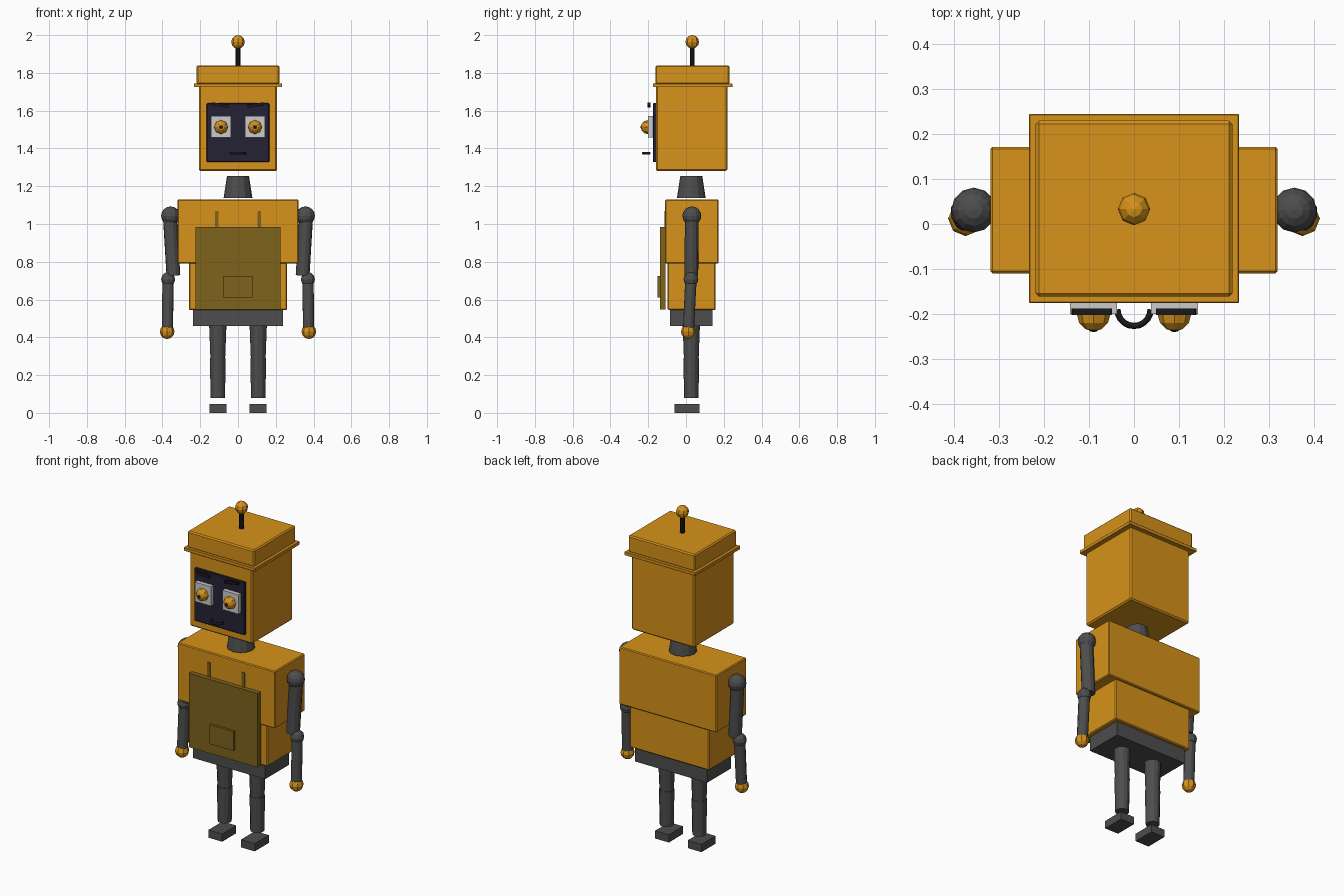
import bpy, math
from mathutils import Vector

if "Cube" in bpy.data.objects:
    bpy.data.objects.remove(bpy.data.objects["Cube"])


def mat(name, rgb):
    m = bpy.data.materials.new(name)
    m.diffuse_color = (*rgb, 1)
    m.use_nodes = True
    m.node_tree.nodes["Principled BSDF"].inputs["Base Color"].default_value = m.diffuse_color
    return m


ORANGE = mat("orange", (0.68, 0.29, 0.01))
DARK = mat("dark_metal", (0.075, 0.075, 0.075))
NAVY = mat("screen_navy", (0.018, 0.016, 0.035))
WHITE = mat("eye_white", (0.6, 0.6, 0.6))
BLACK = mat("black", (0.01, 0.01, 0.01))
OLIVE = mat("apron_olive", (0.21, 0.125, 0.012))


def finish(name, material):
    o = bpy.context.object
    o.name = o.data.name = name
    o.data.materials.append(material)
    return o


def box(name, x, y, z, material, bevel=0.0, tilt=0.0):
    bpy.ops.mesh.primitive_cube_add(
        size=1, location=[(a + b) / 2 for a, b in (x, y, z)])
    o = finish(name, material)
    o.scale = [b - a for a, b in (x, y, z)]
    bpy.ops.object.transform_apply(location=False, rotation=False, scale=True)
    o.rotation_euler.y = tilt
    if bevel:
        m = o.modifiers.new("bevel", 'BEVEL')
        m.width, m.segments = bevel, 1
    return o


def rod(name, p, q, r1, r2, material, sides=12):
    p, q = Vector(p), Vector(q)
    d = q - p
    bpy.ops.mesh.primitive_cone_add(
        vertices=sides, radius1=r1, radius2=r2, depth=d.length,
        location=(p + q) / 2, rotation=d.to_track_quat('Z', 'Y').to_euler())
    return finish(name, material)


def ball(name, c, r, material, segs=8, rings=6, rot=(0, 0, 0)):
    bpy.ops.mesh.primitive_uv_sphere_add(
        segments=segs, ring_count=rings, radius=r, location=c, rotation=rot)
    return finish(name, material)


# Torso
box("chest", (-.32, .32), (-.11, .172), (.79, 1.13), ORANGE, .005)
box("belly", (-.26, .26), (-.097, .157), (.545, .795), ORANGE, .005)
box("hips", (-.237, .237), (-.085, .14), (.46, .547), DARK)
rod("neck", (0, .028, 1.138), (0, .028, 1.255), .076, .058, DARK)

# Apron with pocket
box("apron", (-.226, .226), (-.138, -.109), (.547, .985), OLIVE)
box("apron_pocket", (-.08, .076), (-.152, -.13), (.61, .725), OLIVE)

# Head, hat and antenna
box("head", (-.206, .206), (-.16, .219), (1.28, 1.735), ORANGE, .008)
box("hat_brim", (-.234, .234), (-.176, .245), (1.724, 1.744), ORANGE, .002)
box("hat_crown", (-.219, .219), (-.162, .23), (1.74, 1.84), ORANGE, .007)
rod("antenna_rod", (0, .033, 1.83), (0, .033, 1.95), .013, .013, BLACK, 8)
ball("antenna_tip", (0, .033, 1.964), .036, ORANGE)

# Face screen and curved mouth
box("face_screen", (-.166, .166), (-.176, -.155), (1.328, 1.64), NAVY, .004)
bpy.ops.curve.primitive_bezier_curve_add()
bpy.data.objects.remove(bpy.context.object)
curve = bpy.data.curves.new("mouth", 'CURVE')
curve.dimensions = '3D'
curve.bevel_depth, curve.bevel_resolution, curve.use_fill_caps = .007, 1, True
spline = curve.splines.new('POLY')
spline.points.add(10)
for i, p in enumerate(spline.points):
    a = math.pi * (1 + i / 10)
    p.co = (.037 * math.cos(a), -.19 + .037 * math.sin(a), 1.374, 1)
mouth = bpy.data.objects.new("mouth", curve)
bpy.context.collection.objects.link(mouth)
curve.materials.append(BLACK)

for side, s in (("right", -1), ("left", 1)):
    def span(a, b):
        return tuple(sorted((s * a, s * b)))

    # Eyes and brows
    face_front = (math.pi / 2, 0, 0)
    box(side + "_eye_plate", span(.038, .143), (-.2, -.17), (1.457, 1.572), WHITE)
    ball(side + "_eye", (s * .09, -.202, 1.513), .037, ORANGE, rot=face_front)
    ball(side + "_pupil", (s * .09, -.226, 1.513), .015, BLACK, rot=face_front)
    box(side + "_brow", span(.05, .138), (-.203, -.188), (1.622, 1.638),
        BLACK, 0, -s * .15)
    box(side + "_apron_strap", span(.102, .122), (-.115, -.105), (.97, 1.07), OLIVE)

    # Arms
    ball(side + "_shoulder", (s * .357, .031, 1.043), .05, DARK, 12, 8)
    rod(side + "_upper_arm", (s * .361, .031, 1.043), (s * .342, .028, .727),
        .037, .037, DARK)
    ball(side + "_elbow", (s * .37, .026, .707), .039, DARK, 10, 6)
    rod(side + "_forearm", (s * .37, .026, .707), (s * .374, .013, .43),
        .031, .03, DARK)
    ball(side + "_hand", (s * .375, .012, .43), .039, ORANGE)

    # Legs
    rod(side + "_thigh", (s * .107, .028, .47), (s * .107, .028, .26),
        .046, .038, DARK)
    rod(side + "_shin", (s * .107, .028, .29), (s * .107, .028, .08),
        .042, .038, DARK)
    box(side + "_foot", span(.062, .152), (-.06, .072), (0, .046), DARK)
